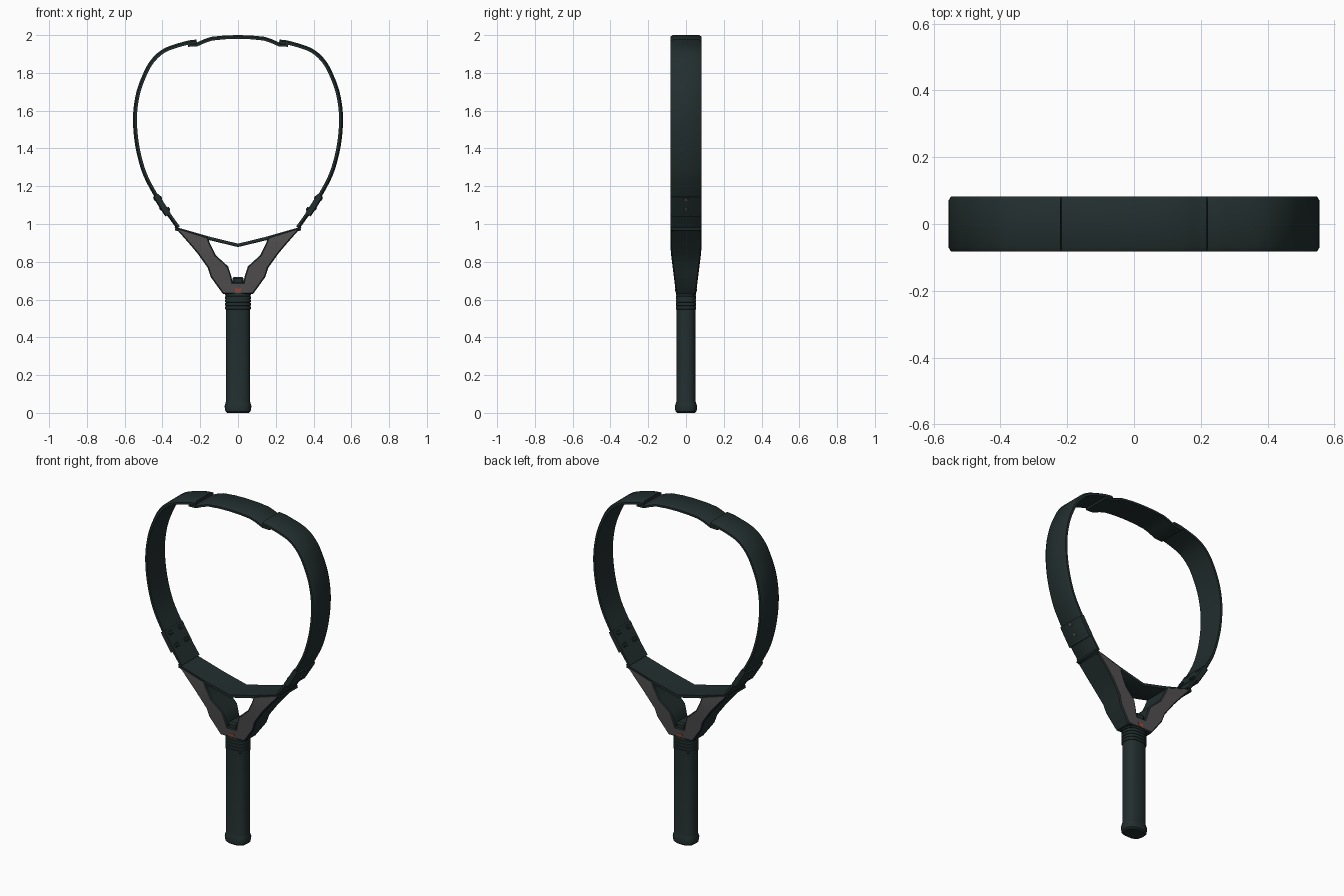
import bpy, bmesh, math
from mathutils import Vector

cube = bpy.data.objects.get("Cube")
if cube:
    bpy.data.objects.remove(cube, do_unlink=True)


def material(name, colour):
    m = bpy.data.materials.new(name)
    m.use_nodes = True
    m.diffuse_color = (*colour, 1)
    m.node_tree.nodes["Principled BSDF"].inputs["Base Color"].default_value = (*colour, 1)
    return m


DARK = material("dark green black", (0.016, 0.027, 0.027))
GREY = material("throat grey", (0.085, 0.08, 0.08))
RED = material("red accent", (0.35, 0.07, 0.04))


def finish(name, bm, mats, angle=35):
    bmesh.ops.recalc_face_normals(bm, faces=bm.faces)
    mesh = bpy.data.meshes.new(name)
    bm.to_mesh(mesh)
    bm.free()
    ob = bpy.data.objects.new(name, mesh)
    bpy.context.collection.objects.link(ob)
    for m in mats:
        mesh.materials.append(m)
    bpy.ops.object.select_all(action='DESELECT')
    ob.select_set(True)
    bpy.context.view_layer.objects.active = ob
    bpy.ops.object.shade_smooth_by_angle(angle=math.radians(angle))
    return ob


def half_depth(z):
    return 0.053 + 0.03 * min(max((z - 0.63) / 0.24, 0), 1)


def smooth(points, steps=6):
    """Catmull-Rom curve through the given points."""
    p = [Vector(q) for q in points]
    p = [2 * p[0] - p[1]] + p + [2 * p[-1] - p[-2]]
    out = []
    for a, b, c, d in zip(p, p[1:], p[2:], p[3:]):
        for i in range(steps):
            t = i / steps
            out.append(0.5 * (2 * b + (c - a) * t + (2 * a - 5 * b + 4 * c - d) * t * t
                              + (3 * b - a - 3 * c + d) * t ** 3))
    return out + [p[-2]]


def loft(bm, rings):
    rows = [[bm.verts.new(v) for v in r] for r in rings]
    for r, s in zip(rows, rows[1:]):
        for i in range(len(r)):
            j = (i + 1) % len(r)
            bm.faces.new((r[i], r[j], s[j], s[i]))
    bm.faces.new(rows[0])
    bm.faces.new(rows[-1])


def band(name, path, thick, depth=0.083, chamfer=0.014, side=1):
    """Flat strap with chamfered outer edges; the path is its outer surface."""
    bm = bmesh.new()
    rings = []
    for i, p in enumerate(path):
        t = (path[min(i + 1, len(path) - 1)] - path[max(i - 1, 0)]).normalized()
        n = Vector((-t.y, t.x))          # inward, for a path climbing the +x side
        section = [(0, depth - chamfer), (chamfer * 0.6, depth), (thick, depth),
                   (thick, -depth), (chamfer * 0.6, -depth), (0, chamfer - depth)]
        rings.append([(side * (p + n * u).x, y, (p + n * u).y) for u, y in section])
    loft(bm, rings)
    return finish(name, bm, [DARK])


def block(name, centre, size, tilt=0, mat=DARK):
    bm = bmesh.new()
    bmesh.ops.create_cube(bm, size=1)
    bmesh.ops.scale(bm, vec=size, verts=bm.verts)
    bmesh.ops.bevel(bm, geom=bm.edges[:], offset=min(size) * 0.2, segments=1, affect='EDGES')
    ob = finish(name, bm, [mat])
    ob.location = centre
    ob.rotation_euler.y = tilt
    return ob


# Head rim, side sleeves, pegs and screws
RIM = [(0.325, 0.975), (0.40, 1.08), (0.46, 1.175), (0.51, 1.28), (0.545, 1.42),
       (0.556, 1.565), (0.54, 1.69), (0.505, 1.79), (0.46, 1.87), (0.39, 1.93),
       (0.28, 1.967), (0.22, 1.977)]
SLEEVE = [(0.385, 1.04), (0.408, 1.075), (0.43, 1.11), (0.45, 1.142)]
for side, word in ((1, "left"), (-1, "right")):
    band("rim_" + word, smooth(RIM), 0.021, side=side)
    band("sleeve_" + word, smooth(SLEEVE, 2), 0.034, chamfer=0.01, side=side)
    tilt = side * math.radians(32)
    for k, (x, z) in enumerate(((0.375, 1.075), (0.418, 1.135))):
        for y in (-0.045, 0.045):
            block(f"inner_peg_{word}", (side * x, y, z), (0.03, 0.035, 0.022), tilt)
    for x, z in ((0.411, 1.08), (0.441, 1.13)):
        bm = bmesh.new()
        bmesh.ops.create_cone(bm, cap_ends=True, segments=16, radius1=0.012,
                              radius2=0.009, depth=0.008)
        ob = finish("side_screw_" + word, bm, [GREY])
        ob.location = (side * x, 0, z)
        ob.rotation_euler.y = side * math.radians(90 + 32)

# Top bumper
TOP = [(0.265, 1.958), (0.22, 1.96), (0.18, 1.978), (0.14, 1.991), (0.07, 1.998), (0, 2.0)]
band("top_bumper", [Vector(p) for p in TOP] + [Vector((-x, z)) for x, z in TOP[-2::-1]], 0.02)

# Bridge closing the bottom of the head
band("bridge", [Vector(p) for p in ((-0.335, 0.967), (-0.15, 0.914), (0, 0.878),
                                    (0.15, 0.914), (0.335, 0.967))], 0.018, 0.08, 0.004)

# Forked throat: outer and inner edge pairs, mirrored to both arms
PAIRS = [((0.337, 0.985), (0.32, 0.98)), ((0.29, 0.932), (0.16, 0.93)),
         ((0.26, 0.898), (0.15, 0.90)), ((0.215, 0.845), (0.118, 0.835)),
         ((0.16, 0.768), (0.052, 0.775)), ((0.145, 0.72), (0.036, 0.725)),
         ((0.08, 0.63), (0.028, 0.69))]
full = PAIRS + [((-a, b), (-c, d)) for (a, b), (c, d) in PAIRS[::-1]]
bm = bmesh.new()
loft(bm, [[(o[0], -half_depth(o[1]), o[1]), (o[0], half_depth(o[1]), o[1]),
           (i[0], half_depth(i[1]), i[1]), (i[0], -half_depth(i[1]), i[1])] for o, i in full])
bmesh.ops.recalc_face_normals(bm, faces=bm.faces)
rim_edges = [e for e in bm.edges if len(e.link_faces) == 2 and e.calc_face_angle() > 1
             and all(abs(v.co.y) > 0.01 for v in e.verts)
             and e.verts[0].co.y * e.verts[1].co.y > 0]
bmesh.ops.bevel(bm, geom=rim_edges, offset=0.006, segments=1, affect='EDGES')
bm.normal_update()
for f in bm.faces:
    f.material_index = 1 if abs(f.normal.y) > 0.8 else 0
finish("throat", bm, [DARK, GREY], 30)

# Plug at the foot of the opening, and accent plates on both faces
block("throat_plug", (0, 0, 0.698), (0.06, 0.11, 0.045))
for s, word in ((-1, "front"), (1, "back")):
    bm = bmesh.new()
    tri = [(-0.02, 0.658), (0.02, 0.658), (0.008, 0.638), (-0.008, 0.638)]
    loft(bm, [[(x, s * (half_depth(z) + d), z) for x, z in tri] for d in (-0.004, 0.002)])
    finish("accent_" + word, bm, [RED])

# Handle: butt cap, grip and ridged collar as one turned oval
profile = [(0, 0.056, 0.046), (0.008, 0.067, 0.056), (0.035, 0.071, 0.059),
           (0.052, 0.066, 0.053), (0.06, 0.064, 0.051), (0.548, 0.064, 0.051)]
for k in range(4):
    z = 0.55 + 0.018 * k
    profile += [(z, 0.068, 0.054), (z + 0.013, 0.068, 0.054),
                (z + 0.0145, 0.064, 0.051), (z + 0.0165, 0.064, 0.051)]
profile += [(0.622, 0.07, 0.053), (0.64, 0.07, 0.051)]


def oval(z, rx, ry, sides=32):
    ring = []
    for i in range(sides):
        c, s = math.cos(math.tau * i / sides), math.sin(math.tau * i / sides)
        ring.append((rx * math.copysign(abs(c) ** 0.8, c),
                     ry * math.copysign(abs(s) ** 0.8, s), z))
    return ring


bm = bmesh.new()
loft(bm, [oval(*p) for p in profile])
finish("handle", bm, [DARK])
